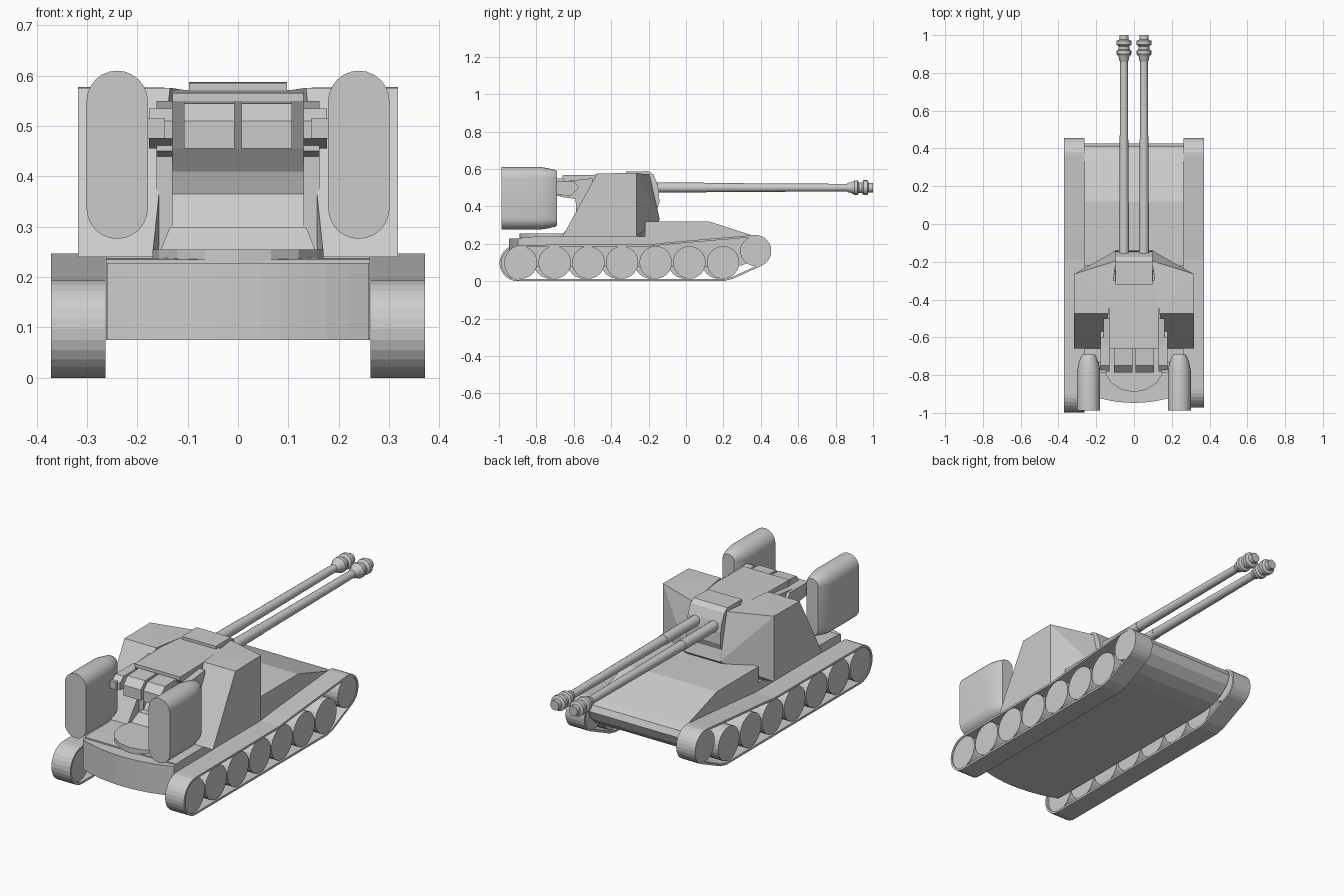
import bpy, bmesh
from math import sin, cos, radians, pi
from mathutils import Vector

if "Cube" in bpy.data.objects:
    bpy.data.objects.remove(bpy.data.objects["Cube"])


def finish(name, bm, smooth=False):
    bmesh.ops.recalc_face_normals(bm, faces=bm.faces)
    me = bpy.data.meshes.new(name)
    bm.to_mesh(me)
    bm.free()
    ob = bpy.data.objects.new(name, me)
    bpy.context.collection.objects.link(ob)
    if smooth:
        bpy.context.view_layer.objects.active = ob
        ob.select_set(True)
        bpy.ops.object.shade_smooth_by_angle(angle=radians(35))
        ob.select_set(False)
    return ob


def loft(name, rings, caps=True, smooth=False):
    """Skin a list of closed rings of 3D points."""
    bm = bmesh.new()
    vs = [[bm.verts.new(p) for p in r] for r in rings]
    n = len(vs[0])
    for a, b in zip(vs, vs[1:]):
        for i in range(n):
            j = (i + 1) % n
            bm.faces.new((a[i], a[j], b[j], b[i]))
    if caps:
        bm.faces.new(vs[0])
        bm.faces.new(vs[-1])
    return finish(name, bm, smooth)


def side_prism(name, prof, x0, x1):
    """Extrude a (y, z) profile along x."""
    return loft(name, [[(x, y, z) for y, z in prof] for x in (x0, x1)])


def plan_prism(name, prof, z0, z1):
    """Extrude an (x, y) outline along z."""
    return loft(name, [[(x, y, z) for x, y in prof] for z in (z0, z1)])


def box(name, x0, x1, y0, y1, z0, z1):
    return side_prism(name, [(y0, z0), (y1, z0), (y1, z1), (y0, z1)], x0, x1)


def hull(name, pts):
    bm = bmesh.new()
    for p in pts:
        bm.verts.new(p)
    bmesh.ops.convex_hull(bm, input=bm.verts)
    bmesh.ops.dissolve_limit(bm, angle_limit=radians(1), verts=bm.verts, edges=bm.edges)
    return finish(name, bm)


def arc(cy, cz, r, a0, a1, n):
    return [(cy + r * cos(radians(a0 + (a1 - a0) * i / n)),
             cz + r * sin(radians(a0 + (a1 - a0) * i / n))) for i in range(n + 1)]


def inset(path, t):
    """Offset a closed counter-clockwise outline inwards by t."""
    out = []
    for i, p in enumerate(path):
        a, p, b = Vector(path[i - 1]), Vector(p), Vector(path[(i + 1) % len(path)])
        d = (b - a).normalized()
        out.append((p.x - d.y * t, p.y + d.x * t))
    return out


# Running gear: hollow belts with solid wheels, left side set slightly back
for s, label, shift in ((1, "right", 0.0), (-1, "left", -0.025)):
    outer = (arc(-0.875 + shift, 0.097, 0.097, 90, 270, 14)
             + [(0.2, 0.0), (0.25, 0.012)]
             + arc(0.37, 0.161, 0.086, -62, 95, 12) + [(-0.09, 0.208), (-0.19, 0.197)])
    inner = inset(outer, 0.011)
    xi, xo = s * 0.263, s * 0.371
    rings = [[(x, y, z) for y, z in p] for x, p in
             ((xi, inner), (xi, outer), (xo, outer), (xo, inner), (xi, inner))]
    belt = loft("track_belt_" + label, rings, caps=False)
    bm = bmesh.new()
    bm.from_mesh(belt.data)
    bmesh.ops.remove_doubles(bm, verts=bm.verts, dist=1e-5)
    bmesh.ops.recalc_face_normals(bm, faces=bm.faces)
    bm.to_mesh(belt.data)
    bm.free()
    for i in range(7):
        side_prism(f"road_wheel_{label}_{i + 1}",
                   arc(-0.882 + shift + i * 0.18, 0.1, 0.087, 0, 345, 23), s * 0.275, s * 0.366)
    side_prism("drive_wheel_" + label, arc(0.37, 0.161, 0.08, 0, 345, 23), s * 0.268, s * 0.368)

# Hull with rounded nose, raised front deck and bowed tail
side_prism("hull", [(-0.88, 0.075), (0.22, 0.075), (0.3, 0.085), (0.36, 0.11), (0.405, 0.15),
                    (0.425, 0.195), (0.41, 0.225), (0.37, 0.24), (0.12, 0.32), (-0.22, 0.32),
                    (-0.22, 0.238), (-0.80, 0.238), (-0.88, 0.235)], -0.262, 0.262)
tail = [(0.26 * i / 6, -0.947 + 0.05 * (i / 6) ** 2) for i in range(-6, 7)]
plan_prism("hull_tail", [(0.26, -0.87)] + [(-0.26, -0.87)] + tail, 0.075, 0.228)

# Turret ring and centre body with undercut back
plan_prism("turret_ring", arc(0, -0.72, 0.17, 0, 337.5, 15), 0.22, 0.255)
side_prism("turret_centre", [(-0.3, 0.572), (-0.66, 0.566), (-0.66, 0.55), (-0.60, 0.455),
                             (-0.565, 0.41), (-0.55, 0.365), (-0.585, 0.30), (-0.585, 0.25),
                             (-0.3, 0.25)], -0.13, 0.13)
hull("turret_step", [(s * x, y, z) for s in (1, -1) for x, y, z in
                     ((0.155, -0.66, 0.25), (0.155, -0.5, 0.25),
                      (0.135, -0.62, 0.30), (0.135, -0.5, 0.30))])
side_prism("turret_nose", [(-0.34, 0.55), (-0.195, 0.55), (-0.14, 0.33), (-0.205, 0.24),
                           (-0.34, 0.24)], -0.1, 0.1)

# Gun shield cover in the middle of the nose
side_prism("gun_cover", [(-0.32, 0.586), (-0.2, 0.588), (-0.175, 0.57), (-0.155, 0.525),
                         (-0.145, 0.48), (-0.142, 0.42), (-0.16, 0.37), (-0.32, 0.37)],
           -0.097, 0.097)

for s, label in ((1, "right"), (-1, "left")):
    # Faceted armour block each side
    hull("turret_side_" + label, [(s * x, y, z) for x, y, z in (
        (0.318, -0.265, 0.578), (0.318, -0.265, 0.24), (0.318, -0.475, 0.576),
        (0.318, -0.66, 0.24), (0.095, -0.195, 0.57), (0.095, -0.14, 0.33),
        (0.095, -0.205, 0.24), (0.135, -0.475, 0.576), (0.17, -0.66, 0.24))])
    # Cradle plates, arms and rear boxes
    side_prism("cradle_plate_" + label, [(-0.5, 0.55), (-0.64, 0.535), (-0.67, 0.50),
                                         (-0.67, 0.45), (-0.59, 0.44), (-0.585, 0.25),
                                         (-0.5, 0.25)], s * 0.13, s * 0.162)
    side_prism("pod_arm_" + label, [(-0.57, 0.50), (-0.60, 0.535), (-0.75, 0.535), (-0.78, 0.51),
                                    (-0.78, 0.475), (-0.62, 0.455)], s * 0.13, s * 0.177)
    box("arm_bracket_" + label, s * 0.145, s * 0.185, -0.79, -0.73, 0.475, 0.515)
    side_prism("rear_box_" + label, [(-0.64, 0.455), (-0.64, 0.55), (-0.75, 0.545),
                                     (-0.785, 0.51), (-0.785, 0.455)], s * 0.007, s * 0.107)

    # Capsule-section side pods, tapering at one end
    rings = []
    for y, r, h in ((-0.987, 0.061, 0.106), (-0.775, 0.061, 0.106), (-0.735, 0.053, 0.107),
                    (-0.70, 0.04, 0.112), (-0.69, 0.033, 0.113)):
        ring = [(s * 0.24 + r * cos(a), y, 0.443 + h + r * sin(a))
                for a in (pi * i / 12 for i in range(13))]
        ring += [(s * 0.24 - r * cos(a), y, 0.443 - h - r * sin(a))
                 for a in (pi * i / 12 for i in range(13))]
        rings.append(ring)
    loft("side_pod_" + label, rings, smooth=True)

    # Gun barrel with stepped muzzle brake
    prof = [(-0.2, 0.027), (0.11, 0.026), (0.11, 0.0245), (0.72, 0.021), (0.86, 0.02),
            (0.868, 0.026), (0.885, 0.028), (0.90, 0.039), (0.918, 0.039), (0.924, 0.028),
            (0.94, 0.028), (0.95, 0.04), (0.97, 0.04), (0.976, 0.025), (1.0, 0.025)]
    loft("gun_barrel_" + label,
         [[(s * 0.053 + r * cos(2 * pi * i / 16), y, 0.5 + r * sin(2 * pi * i / 16))
           for i in range(16)] for y, r in prof], smooth=True)
